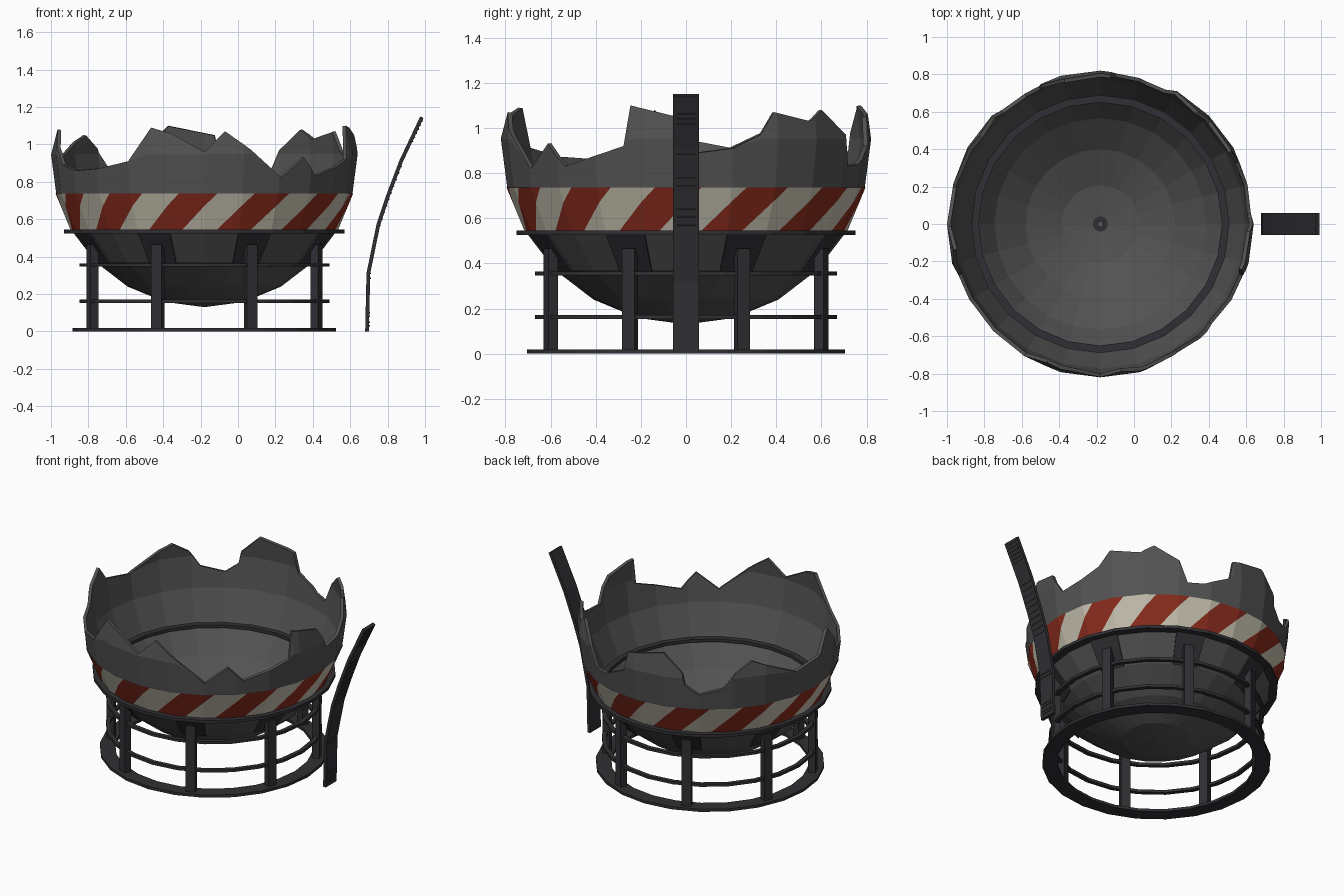
import bpy, bmesh
from math import sin, cos, radians, pi
from mathutils import Vector, Matrix

if "Cube" in bpy.data.objects:
    bpy.data.objects.remove(bpy.data.objects["Cube"])

CX, R, ZC, N = -0.18, 0.82, 0.95, 24


def material(name, rgb):
    m = bpy.data.materials.new(name)
    m.diffuse_color = (*rgb, 1)
    m.use_nodes = True
    m.node_tree.nodes["Principled BSDF"].inputs["Base Color"].default_value = m.diffuse_color
    return m


SHELL = material("dark_grey", (0.085, 0.085, 0.085))
FRAME = material("near_black", (0.03, 0.03, 0.035))
RED = material("warning_red", (0.25, 0.025, 0.012))
CREAM = material("warning_cream", (0.55, 0.52, 0.42))


def make(name, bm, *mats):
    bmesh.ops.remove_doubles(bm, verts=bm.verts, dist=1e-5)
    bmesh.ops.dissolve_degenerate(bm, edges=bm.edges, dist=1e-5)
    me = bpy.data.meshes.new(name)
    bm.to_mesh(me)
    bm.free()
    ob = bpy.data.objects.new(name, me)
    bpy.context.collection.objects.link(ob)
    for m in mats:
        me.materials.append(m)
    return ob


def face(bm, pts, mat=0):
    f = bm.faces.new([bm.verts.new(p) for p in pts])
    f.material_index = mat
    return f


def polar(a, r, z):
    return Vector((CX + r * cos(radians(a)), r * sin(radians(a)), z))


def ball(a, lat, scale=1.0):
    l = radians(lat)
    return polar(a, R * scale * cos(l), ZC + R * scale * sin(l))


def ring(name, r0, r1, z0, z1):
    bm = bmesh.new()
    sec = [(r0, z0), (r1, z0), (r1, z1), (r0, z1)]
    for k in range(N):
        a, b = 15 * k, 15 * (k + 1)
        for i in range(4):
            p, q = sec[i], sec[(i + 1) % 4]
            face(bm, [polar(a, *p), polar(b, *p), polar(b, *q), polar(a, *q)])
    ob = make(name, bm, FRAME)
    return ob


def add_box(bm, size, matrix):
    bmesh.ops.create_cube(bm, size=1, matrix=matrix @ Matrix.Diagonal((*size, 1)))


# Broken rim: (azimuth, height)
RIM = [(-18, 1.10), (-3, 1.05), (4, .89), (15, .91), (24, .97), (29, 1.07), (43, 1.03),
       (49, 1.08), (60, .97), (64, .83), (72, .84), (84, .92), (86, 1.05), (104, 1.10),
       (113, .98), (114, .90), (120, .84), (131, .88), (136, .98), (144, 1.05), (166, .91),
       (181, .95), (190, 1.08), (200, .89), (212, .86), (225, .87), (240, .91), (249, 1.09),
       (257, 1.06), (270, .96), (278, 1.07), (288, .97), (301, .82), (311, .93), (318, .83),
       (331, .88), (340, .92), (342, 1.10)]


def rim_height(a):
    for (a0, z0), (a1, z1) in zip(RIM, RIM[1:]):
        if a0 <= a <= a1:
            return z0 + (z1 - z0) * (a - a0) / (a1 - a0)


def wall(a, z):
    # point on the faceted wall of the sphere above the stripe band
    r = R - (R - R * cos(radians(15))) * abs(z - ZC) / (R * sin(radians(15)))
    return polar(a, r * cos(radians(7.5)) / cos(radians(a % 15 - 7.5)), z)


# Bowl: lower sphere rings plus jagged upper wall, thickened inward
bm = bmesh.new()
Z15 = ZC - R * sin(radians(15))
columns = sorted({a for a, z in RIM} | set(range(-15, 342, 15)))
for lo in (-90, -75, -60, -45, -30):
    hi = lo + 15
    for k in range(N):
        a, b = 15 * k, 15 * k + 15
        top = [ball(b, hi)]
        if hi == -15:
            top += [wall(c % 360, Z15) for c in sorted({c % 360 for c in columns}, reverse=True)
                    if a < c < b]
        top.append(ball(a, hi))
        base = [ball(a, lo)] if lo == -90 else [ball(a, lo), ball(b, lo)]
        face(bm, base + top)
for a, b in zip(columns, columns[1:]):
    za, zb = rim_height(a), rim_height(b)
    ma, mb = min(za, ZC), min(zb, ZC)
    face(bm, [wall(a, Z15), wall(b, Z15), wall(b, mb), wall(a, ma)])
    upper = [wall(a, ma), wall(b, mb)]
    if zb > mb:
        upper.append(wall(b, zb))
    if za > ma:
        upper.append(wall(a, za))
    if len(upper) > 2:
        face(bm, upper)
bmesh.ops.remove_doubles(bm, verts=bm.verts, dist=1e-4)
bmesh.ops.recalc_face_normals(bm, faces=bm.faces)
bowl = make("broken_bowl", bm, SHELL)
sol = bowl.modifiers.new("thickness", 'SOLIDIFY')
sol.thickness = 0.02
sol.offset = -1

# Diagonal warning stripes: each facet is cut into three pieces
bm = bmesh.new()
for k in range(N):
    c = [ball(15 * k + d, l, 1.004) for l in (-30, -15) for d in (0, 15)]

    def uv(u, v):
        return c[0].lerp(c[1], u).lerp(c[2].lerp(c[3], u), v)
    t, s = 1 / 3, 2 / 3
    pieces = [[(t, 0), (1, 0), (1, s)],
              [(0, 0), (t, 0), (1, s), (1, 1), (t, 1), (0, s)],
              [(0, s), (t, 1), (0, 1)]]
    for i, piece in enumerate(pieces):
        face(bm, [uv(*p) for p in piece], (k - i) % 2)
make("warning_band", bm, RED, CREAM)

# Frame rings and drain collar
ring("flange_ring", 0.65, 0.75, 0.525, 0.545)
ring("upper_rail", 0.64, 0.668, 0.346, 0.364)
ring("lower_rail", 0.64, 0.668, 0.153, 0.171)
ring("base_ring", 0.61, 0.705, 0.0, 0.018)
ring("drain_collar", 0.015, 0.04, 0.135, 0.162)

# Posts and bearing pads under the bowl
posts, pads = bmesh.new(), bmesh.new()
for k in range(8):
    a = 22.5 + 45 * k
    add_box(posts, (0.045, 0.06, 0.45),
            Matrix.Translation(polar(a, 0.648, 0.24)) @ Matrix.Rotation(radians(a), 4, 'Z'))
    inner, outer = [[ball(a - 7.5, -45, s), ball(a + 7.5, -45, s),
                     ball(a + 7.5, -30, s), ball(a - 7.5, -30, s)] for s in (0.998, 1.012)]
    face(pads, outer)
    face(pads, inner[::-1])
    for i in range(4):
        j = (i + 1) % 4
        face(pads, [inner[i], inner[j], outer[j], outer[i]])
make("support_posts", posts, FRAME)
make("bearing_pads", pads, FRAME)

# Curved service strip standing beside the bowl
PATH = [Vector(p) for p in ((.69, 0, 0), (.697, 0, .31), (.75, 0, .57), (.80, 0, .72),
                            (.872, 0, .91), (.983, 0, 1.145))]
bm = bmesh.new()
rows = []
for i, p in enumerate(PATH):
    d = (PATH[min(i + 1, len(PATH) - 1)] - PATH[max(i - 1, 0)]).normalized()
    n = Vector((d.z, 0, -d.x)) * 0.01
    w = Vector((0, 0.058, 0))
    rows.append([bm.verts.new(q) for q in (p - n - w, p + n - w, p + n + w, p - n + w)])
for r0, r1 in zip(rows, rows[1:]):
    for i in range(4):
        j = (i + 1) % 4
        bm.faces.new((r0[i], r0[j], r1[j], r1[i]))
bm.faces.new(rows[0][::-1])
bm.faces.new(rows[-1])
make("curved_strip", bm, FRAME)

# Small tread ridges on the outer face of the strip
bm = bmesh.new()
heights = [.03, .05, .08, .10, .285, .31] + [.57 + .035 * i for i in range(10)] \
    + [1.02 + .022 * i for i in range(6)]
for z in heights:
    for p, q in zip(PATH, PATH[1:]):
        if p.z <= z < q.z:
            d = (q - p).normalized()
            pos = p.lerp(q, (z - p.z) / (q.z - p.z)) + Vector((d.z, 0, -d.x)) * 0.01
            rot = Vector((0, 0, 1)).rotation_difference(d).to_matrix().to_4x4()
            add_box(bm, (0.008, 0.085, 0.007), Matrix.Translation(pos) @ rot)
make("strip_treads", bm, FRAME)
